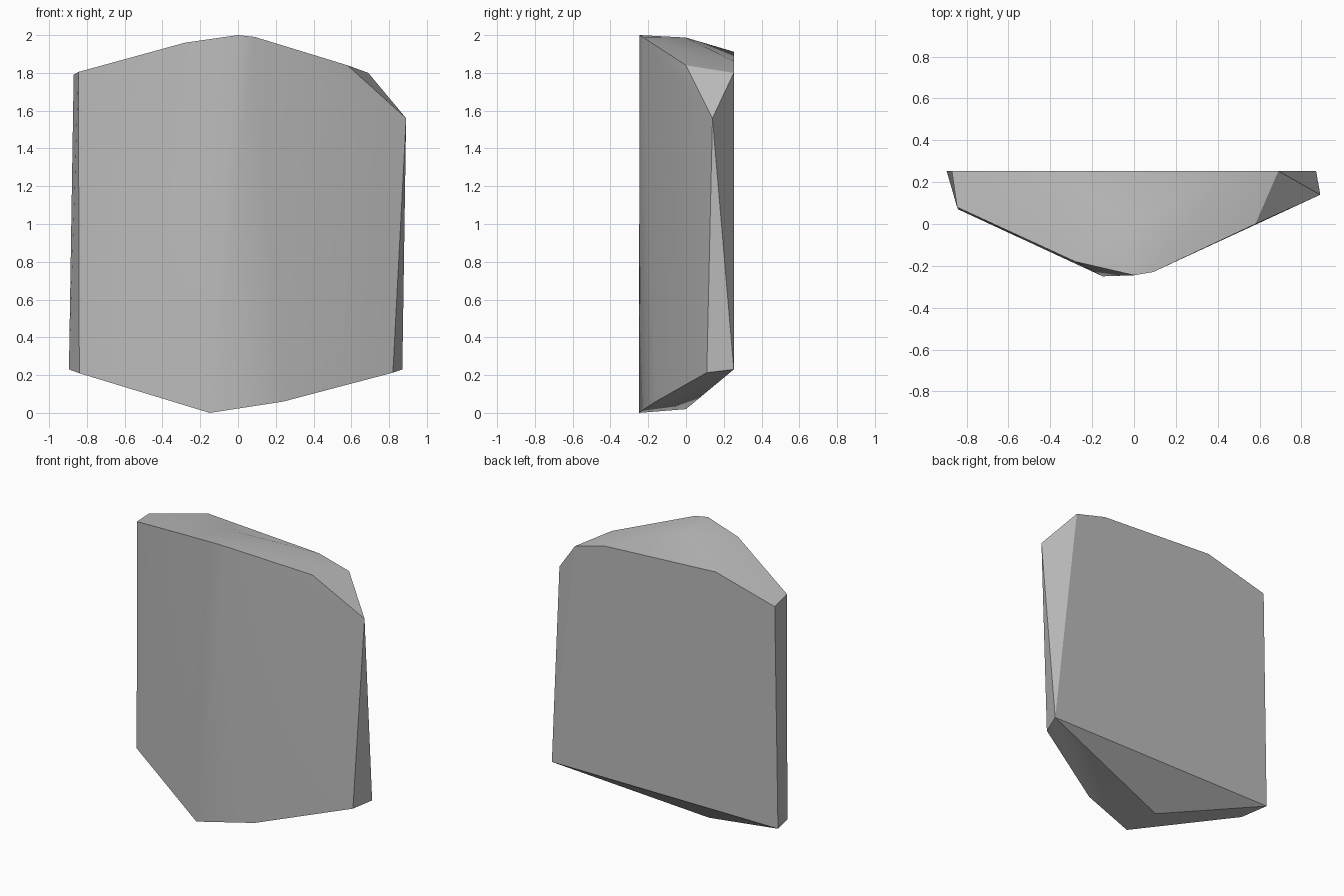
import bpy, bmesh, math

cube = bpy.data.objects.get("Cube")
if cube:
    bpy.data.objects.remove(cube, do_unlink=True)

# Single stone colour
GREY = (0.5, 0.5, 0.5, 1.0)
stone = bpy.data.materials.new("stone_grey")
stone.use_nodes = True
stone.diffuse_color = GREY
bsdf = next(n for n in stone.node_tree.nodes if n.type == 'BSDF_PRINCIPLED')
bsdf.inputs["Base Color"].default_value = GREY
bsdf.inputs["Roughness"].default_value = 0.9

# Flat back outline, as (x, z)
BACK_Y = 0.253
back = [(-0.895, 0.23), (0.87, 0.23), (0.69, 1.8),
        (0.456, 1.863), (-0.41, 1.912), (-0.87, 1.79)]

# Corners of the faceted front, as (x, y, z)
bottom = [(-0.84, 0.07, 0.21), (-0.15, -0.25, 0), (0.24, -0.16, 0.06),
          (0.82, 0.11, 0.213), (-0.18, 0, 0.02)]
top = [(-0.845, 0.08, 1.805), (-0.28, -0.18, 1.96), (0, -0.245, 2),
       (0.09, -0.23, 1.99), (0.58, 0, 1.84), (0.01, 0, 1.987)]
chipped_corner = [(0.89, 0.14, 1.56)]

# Wrap the corners in a faceted slab
bm = bmesh.new()
for co in [(x, BACK_Y, z) for x, z in back] + bottom + top + chipped_corner:
    bm.verts.new(co)
bmesh.ops.convex_hull(bm, input=bm.verts[:])
bmesh.ops.dissolve_limit(bm, angle_limit=math.radians(0.5),
                         verts=bm.verts[:], edges=bm.edges[:])
bmesh.ops.recalc_face_normals(bm, faces=bm.faces[:])
mesh = bpy.data.meshes.new("stone_slab")
bm.to_mesh(mesh)
bm.free()
mesh.materials.append(stone)

slab = bpy.data.objects.new("stone_slab", mesh)
bpy.context.collection.objects.link(slab)

# Soft ridge, sharp rim
bpy.ops.object.select_all(action='DESELECT')
slab.select_set(True)
bpy.context.view_layer.objects.active = slab
bpy.ops.object.shade_smooth_by_angle(angle=math.radians(30))
